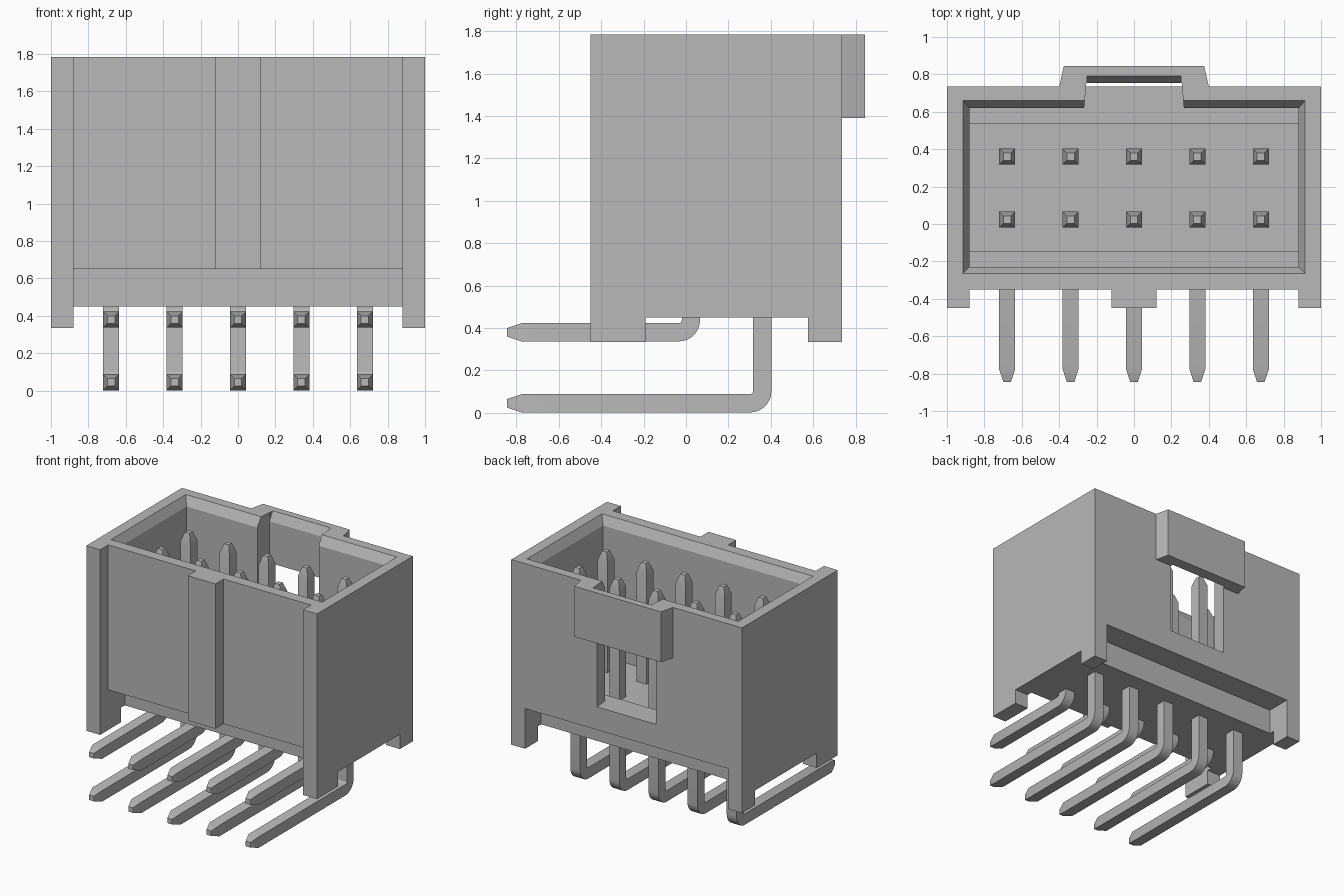
import bpy, math

cube = bpy.data.objects.get("Cube")
if cube:
    bpy.data.objects.remove(cube, do_unlink=True)

grey = bpy.data.materials.new("plain grey")
grey.use_nodes = True
colour = (0.48, 0.48, 0.48, 1)
grey.diffuse_color = colour
grey.node_tree.nodes["Principled BSDF"].inputs["Base Color"].default_value = colour

TOP, ROOF, FLOOR = 1.785, 2.0, 0.45


def loft(name, rings):
    """Join equal-sized rings of points into a closed solid."""
    n = len(rings[0])
    verts = [p for ring in rings for p in ring]
    faces = [tuple(range(n))[::-1], tuple(range(len(verts) - n, len(verts)))]
    for r in range(len(rings) - 1):
        for i in range(n):
            a, b = r * n + i, r * n + (i + 1) % n
            faces.append((a, b, b + n, a + n))
    mesh = bpy.data.meshes.new(name)
    mesh.from_pydata(verts, [], faces)
    mesh.materials.append(grey)
    obj = bpy.data.objects.new(name, mesh)
    bpy.context.collection.objects.link(obj)
    # Consistent outward normals
    import bmesh
    bm = bmesh.new()
    bm.from_mesh(mesh)
    bmesh.ops.recalc_face_normals(bm, faces=bm.faces)
    bm.to_mesh(mesh)
    bm.free()
    return obj


def prism_z(name, outline, z0, z1):
    return loft(name, [[(x, y, z) for x, y in outline] for z in (z0, z1)])


def prism_x(name, outline, half):
    return loft(name, [[(x, y, z) for y, z in outline] for x in (-half, half)])


def rect(x, y0, y1):
    return [(-x, y0), (x, y0), (x, y1), (-x, y1)]


def cut(target, cutter):
    cutter.hide_render = True
    mod = target.modifiers.new("cut", "BOOLEAN")
    mod.operation = "DIFFERENCE"
    mod.solver = "EXACT"
    mod.object = cutter
    bpy.context.view_layer.objects.active = target
    bpy.ops.object.modifier_apply(modifier=mod.name)
    bpy.data.objects.remove(cutter, do_unlink=True)


# Housing: mirrored plan outline with corner posts, front rib and rear latch
half = [(0.12, -0.45), (0.12, -0.35), (0.88, -0.35), (0.88, -0.45),
        (1, -0.45), (1, 0.735), (0.4, 0.735), (0.375, 0.845)]
housing = prism_z("housing", half + [(-x, y) for x, y in reversed(half)], 0.335, TOP)

# Latch underside
cut(housing, prism_z("latch_cutter", rect(0.5, 0.735, 1), 0, 1.39))

# Stepped cavity
cut(housing, prism_x("cavity_cutter", [
    (-0.145, 0.74), (0.535, 0.74), (0.535, 0.83), (0.62, 0.83),
    (0.62, ROOF), (-0.23, ROOF), (-0.23, 0.83), (-0.145, 0.83)], 0.88))

# Rear window and key slot
slot = [(-0.277, 0.5), (0.277, 0.5), (0.255, 0.755), (-0.255, 0.755)]
cut(housing, prism_z("slot_cutter", slot, 0.83, ROOF))


# Sloped lead-ins at the rim
def lead_in(name, lower, upper):
    rings = []
    for k in (0, 1, 2):
        rings.append([(a + (c - a) * k, b + (d - b) * k, TOP + 0.07 * (k - 1))
                      for (a, b), (c, d) in zip(lower, upper)])
    cut(housing, loft(name, rings))


lead_in("rim_cutter", rect(0.88, -0.23, 0.62), rect(0.915, -0.265, 0.66))
lead_in("key_cutter", rect(0.255, 0.6, 0.755), rect(0.252, 0.6, 0.79))

# Underside recesses and feet
cut(housing, prism_x("underside_cutter", [
    (-1, 0), (1, 0), (1, 0.65), (0.535, 0.65), (0.535, FLOOR),
    (-0.145, FLOOR), (-0.145, 0.65), (-1, 0.65)], 0.88))
cut(housing, prism_x("foot_cutter", [
    (-0.19, 0), (0.575, 0), (0.575, FLOOR), (-0.19, FLOOR)], 1.2))


# Bent square pins
def pin(name, x, y, z):
    w, tip = 0.043, 0.02
    ry, rz = y - w - 0.015, z + w + 0.015      # bend centre
    # Each section: outer point, inner point, half width
    sections = [((-0.845, z - tip), (-0.845, z + tip), tip),
                ((-0.775, z - w), (-0.775, z + w), w)]
    for i in range(9):
        a = math.radians(-90 + 90 * i / 8)
        c, s = math.cos(a), math.sin(a)
        outer, inner = 2 * w + 0.015, 0.015
        sections.append(((ry + outer * c, rz + outer * s),
                         (ry + inner * c, rz + inner * s), w))
    sections += [((y + w, 1.6), (y - w, 1.6), w),
                 ((y + tip, 1.67), (y - tip, 1.67), tip)]
    obj = loft(name, [[(x - h, *o), (x + h, *o), (x + h, *i), (x - h, *i)]
                      for o, i, h in sections])
    bpy.ops.object.select_all(action="DESELECT")
    obj.select_set(True)
    bpy.context.view_layer.objects.active = obj
    bpy.ops.object.shade_smooth_by_angle(angle=math.radians(20))


for row, y, z in (("upper", 0.023, 0.38), ("lower", 0.36, 0.045)):
    for col in range(5):
        pin(f"{row}_pin_{col + 1}", (col - 2) * 0.339, y, z)
